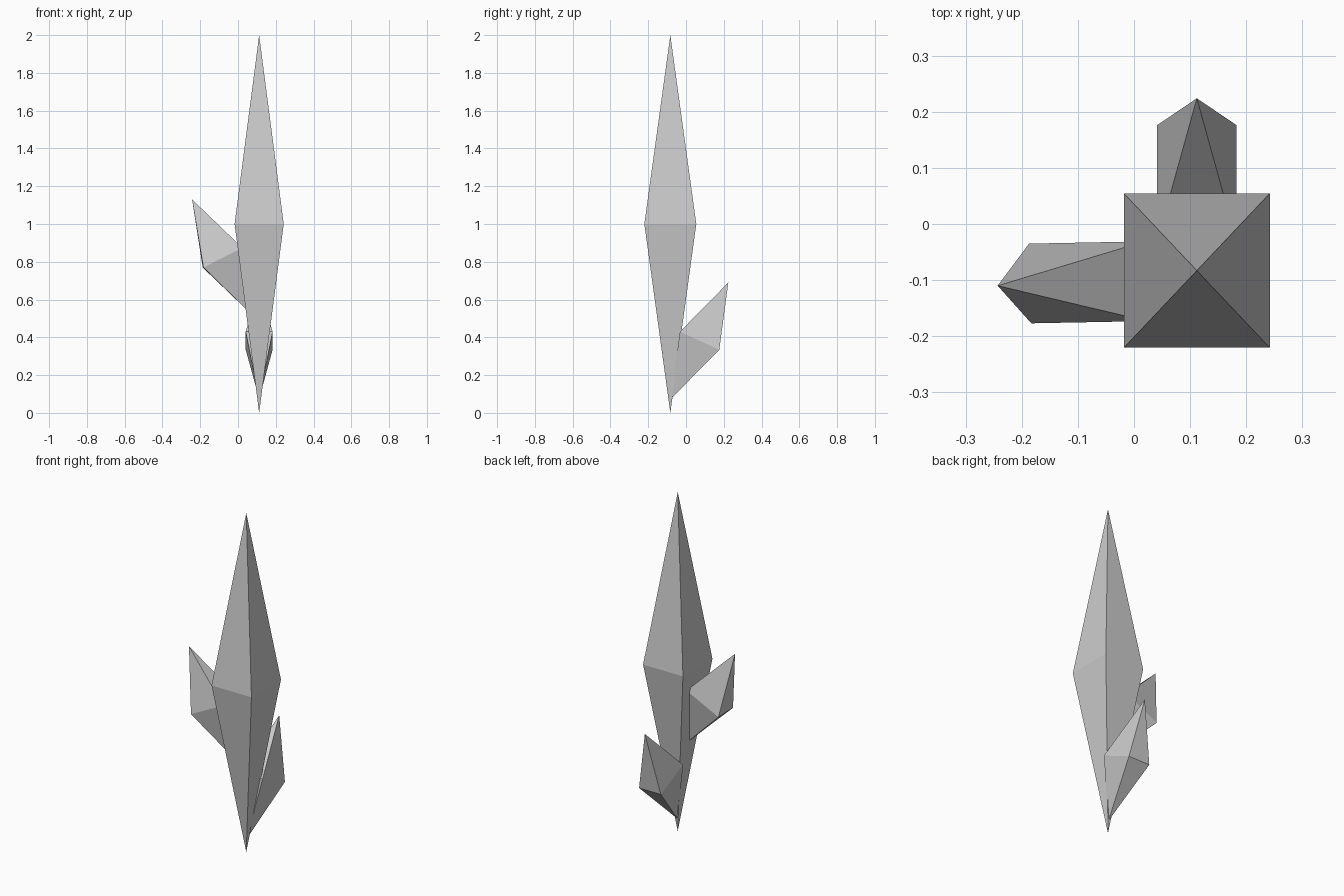
import bpy
from mathutils import Vector

cube = bpy.data.objects.get("Cube")
if cube:
    bpy.data.objects.remove(cube, do_unlink=True)

# Single flat grey for all crystals
grey = bpy.data.materials.new("crystal_grey")
grey.use_nodes = True
colour = (0.604, 0.604, 0.604, 1)
grey.diffuse_color = colour
bsdf = next(n for n in grey.node_tree.nodes if n.type == 'BSDF_PRINCIPLED')
bsdf.inputs["Base Color"].default_value = colour


def crystal(name, centre, tip, side, girth):
    """Four-sided double pyramid: tip, side and girth are offsets from the centre."""
    c, t, s, g = (Vector(v) for v in (centre, tip, side, girth))
    ring = [c + s + g, c + s - g, c - s - g, c - s + g]
    verts = ring + [c + t, c - t]
    faces = []
    for i in range(4):
        j = (i + 1) % 4
        faces += [(i, j, 4), (j, i, 5)]
    # Keep the normals outward whatever the handedness of the offsets
    if s.cross(g).dot(t) > 0:
        faces = [f[::-1] for f in faces]
    mesh = bpy.data.meshes.new(name)
    mesh.from_pydata(verts, [], faces)
    mesh.materials.append(grey)
    mesh.update()
    obj = bpy.data.objects.new(name, mesh)
    bpy.context.collection.objects.link(obj)
    return obj


# Tall upright crystal
crystal("main_crystal", (0.112, -0.083, 1.0), (0, 0, 1.0),
        (0.13, 0, 0), (0, 0.1375, 0))

# Small crystal leaning backward near the base
crystal("back_crystal", (0.112, 0.072, 0.382), (0, 0.152, 0.308),
        (0, 0.104, -0.048), (0.071, 0, 0))

# Small crystal leaning out to the right side
crystal("right_crystal", (-0.082, -0.104, 0.822), (-0.161, -0.006, 0.308),
        (-0.103, -0.002, -0.052), (-0.002, 0.071, 0))
